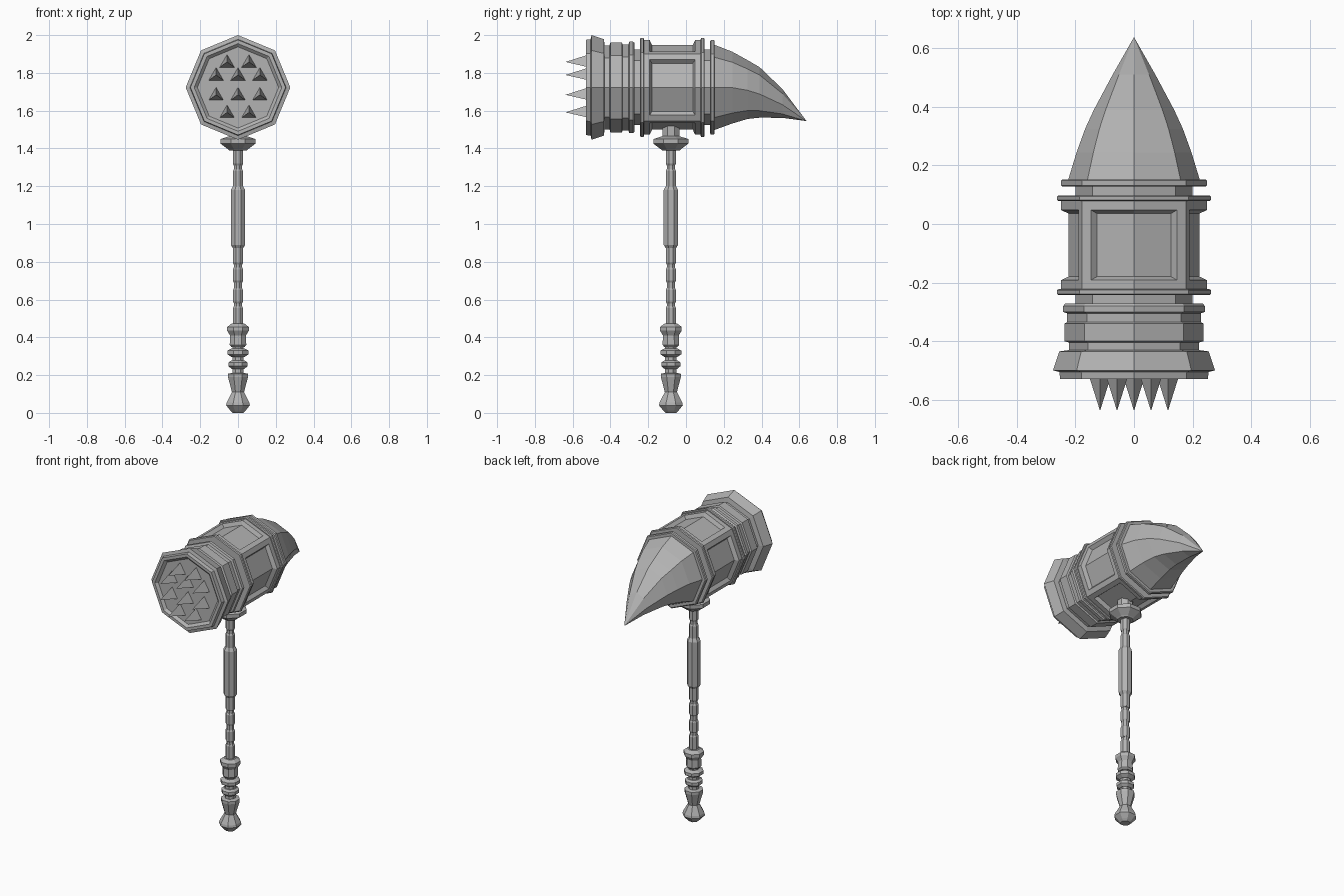
import bpy, bmesh, math
from mathutils import Matrix, Vector

cube = bpy.data.objects.get("Cube")
if cube:
    bpy.data.objects.remove(cube, do_unlink=True)

metal = bpy.data.materials.new("grey_metal")
grey = (0.45, 0.45, 0.45, 1)
metal.diffuse_color = grey
metal.use_nodes = True
metal.node_tree.nodes["Principled BSDF"].inputs["Base Color"].default_value = grey

SIDES = 8
HEAD_Z = 1.723
HANDLE_Y = -0.08


def finish(name, bm):
    bmesh.ops.remove_doubles(bm, verts=bm.verts, dist=0.0001)
    bmesh.ops.recalc_face_normals(bm, faces=bm.faces)
    mesh = bpy.data.meshes.new(name)
    bm.to_mesh(mesh)
    bm.free()
    mesh.materials.append(metal)
    obj = bpy.data.objects.new(name, mesh)
    bpy.context.collection.objects.link(obj)
    return obj


def loft(rings):
    """Join rings of points into a closed skin."""
    bm = bmesh.new()
    loops = [[bm.verts.new(p) for p in ring] for ring in rings]
    n = len(loops[0])
    walls = []
    for a, b in zip(loops, loops[1:]):
        for i in range(n):
            j = (i + 1) % n
            walls.append(bm.faces.new((a[i], a[j], b[j], b[i])))
    bm.faces.new(loops[0])
    bm.faces.new(loops[-1])
    bmesh.ops.recalc_face_normals(bm, faces=bm.faces)
    return bm, walls


def head_ring(y, width, top, bottom, middle=HEAD_Z):
    """Octagon across the head, with a corner pointing up."""
    ring = []
    for i in range(SIDES):
        a = math.tau * i / SIDES
        s = math.sin(a)
        rise = top - middle if s > 0 else middle - bottom
        ring.append(Vector((width * math.cos(a), y, middle + rise * s)))
    return ring


def head_part(name, profile):
    rings = [head_ring(y, r, HEAD_Z + r, HEAD_Z - r) for y, r in profile]
    return finish(name, loft(rings)[0])


def handle_part(name, profile):
    """Octagonal turning with flat sides facing front; r is the half width."""
    rings = []
    for z, r in profile:
        rad = r / math.cos(math.pi / SIDES)
        angles = [math.tau * (i + 0.5) / SIDES for i in range(SIDES)]
        rings.append([(rad * math.cos(a), HANDLE_Y + rad * math.sin(a), z) for a in angles])
    return finish(name, loft(rings)[0])


# Striking face with a shallow recess
head_part("striking_face", [
    (-0.515, 0.215), (-0.53, 0.232), (-0.53, 0.252), (-0.505, 0.255),
    (-0.50, 0.277), (-0.435, 0.255), (-0.43, 0.22)])

# Stepped neck behind the striking face
head_part("front_neck", [
    (-0.44, 0.222), (-0.405, 0.222), (-0.40, 0.238), (-0.34, 0.238),
    (-0.335, 0.228), (-0.305, 0.228), (-0.30, 0.242), (-0.28, 0.242),
    (-0.272, 0.235), (-0.272, 0.20), (-0.22, 0.20)])

# Flanges at both ends of the centre block, and the collar of the horn
for name, y0, y1, r in [("front_flange", -0.243, -0.222, 0.263),
                        ("rear_flange", 0.078, 0.098, 0.263),
                        ("horn_collar", 0.128, 0.152, 0.250)]:
    head_part(name, [(y0, r - 0.006), (y0 + 0.004, r), (y1 - 0.004, r), (y1, r - 0.006)])
head_part("rear_neck", [(0.08, 0.20), (0.14, 0.20)])

# Centre block with four recessed panels, each folded over a corner
block, walls = loft([head_ring(y, 0.25, HEAD_Z + 0.25, HEAD_Z - 0.25) for y in (-0.224, 0.08)])
for k in range(4):
    panel = [walls[2 * k - 1], walls[2 * k]]
    bmesh.ops.inset_region(block, faces=panel, thickness=0.032, use_even_offset=True)
    bmesh.ops.inset_region(block, faces=panel, thickness=0.012, depth=-0.024,
                           use_even_offset=True)
finish("panelled_block", block)

# Curved horn: y, half width, top, bottom, height of the side ridge
horn = [(0.14, 0.228, 1.953, 1.494, 1.723), (0.245, 0.196, 1.912, 1.532, 1.722),
        (0.325, 0.167, 1.868, 1.556, 1.708), (0.39, 0.137, 1.83, 1.563, 1.688),
        (0.51, 0.073, 1.715, 1.562, 1.632), (0.638, 0, 1.545, 1.545, 1.545)]
horn_bm, _ = loft([head_ring(*row) for row in horn])
bmesh.ops.dissolve_degenerate(horn_bm, dist=0.0001, edges=horn_bm.edges)
finish("curved_horn", horn_bm)

# Three-sided spikes on the striking face
spikes = bmesh.new()
for z, columns in [(1.852, (-0.5, 0.5)), (1.783, (-1, 0, 1)),
                   (1.678, (-1, 0, 1)), (1.585, (-0.5, 0.5))]:
    for c in columns:
        x = c * 0.116
        base = []
        for i in range(3):
            a = math.pi / 2 + math.tau * i / 3
            base.append(spikes.verts.new((x + 0.046 * math.cos(a), -0.512, z + 0.046 * math.sin(a))))
        tip = spikes.verts.new((x, -0.638, z + 0.006))
        spikes.faces.new(base)
        for i in range(3):
            spikes.faces.new((base[i], base[(i + 1) % 3], tip))
finish("face_spikes", spikes)

# Pommel and ringed grip
handle_part("pommel", [
    (0, 0.028), (0.012, 0.04), (0.04, 0.063), (0.055, 0.06), (0.11, 0.032),
    (0.19, 0.053), (0.207, 0.053), (0.212, 0.03), (0.24, 0.03)])
handle_part("grip_core", [(0.2, 0.03), (0.38, 0.03)])
for i, (z, r) in enumerate([(0.255, 0.05), (0.318, 0.055)]):
    handle_part(f"grip_ring_{i + 1}", [
        (z - 0.022, 0.034), (z - 0.008, r), (z + 0.012, r), (z + 0.022, 0.036)])
handle_part("grip_top", [
    (0.35, 0.036), (0.36, 0.044), (0.41, 0.042), (0.435, 0.057),
    (0.455, 0.057), (0.472, 0.035)])

# Shaft: a thin core with short sleeves along it
handle_part("shaft_core", [(0.46, 0.021), (1.41, 0.021)])
for i, (z0, z1) in enumerate([(0.465, 0.565), (0.58, 0.66), (0.69, 0.77), (0.785, 0.885),
                              (1.19, 1.29), (1.31, 1.4)]):
    handle_part(f"shaft_sleeve_{i + 1}", [
        (z0, 0.022), (z0 + 0.01, 0.027), (z1 - 0.01, 0.027), (z1, 0.022)])
handle_part("shaft_grip", [
    (0.872, 0.027), (0.89, 0.038), (1.18, 0.038), (1.2, 0.027)])

# Collar joining the shaft to the head
handle_part("head_collar", [
    (1.388, 0.045), (1.395, 0.052), (1.425, 0.092), (1.45, 0.092),
    (1.46, 0.06), (1.465, 0.045), (1.52, 0.045)])
